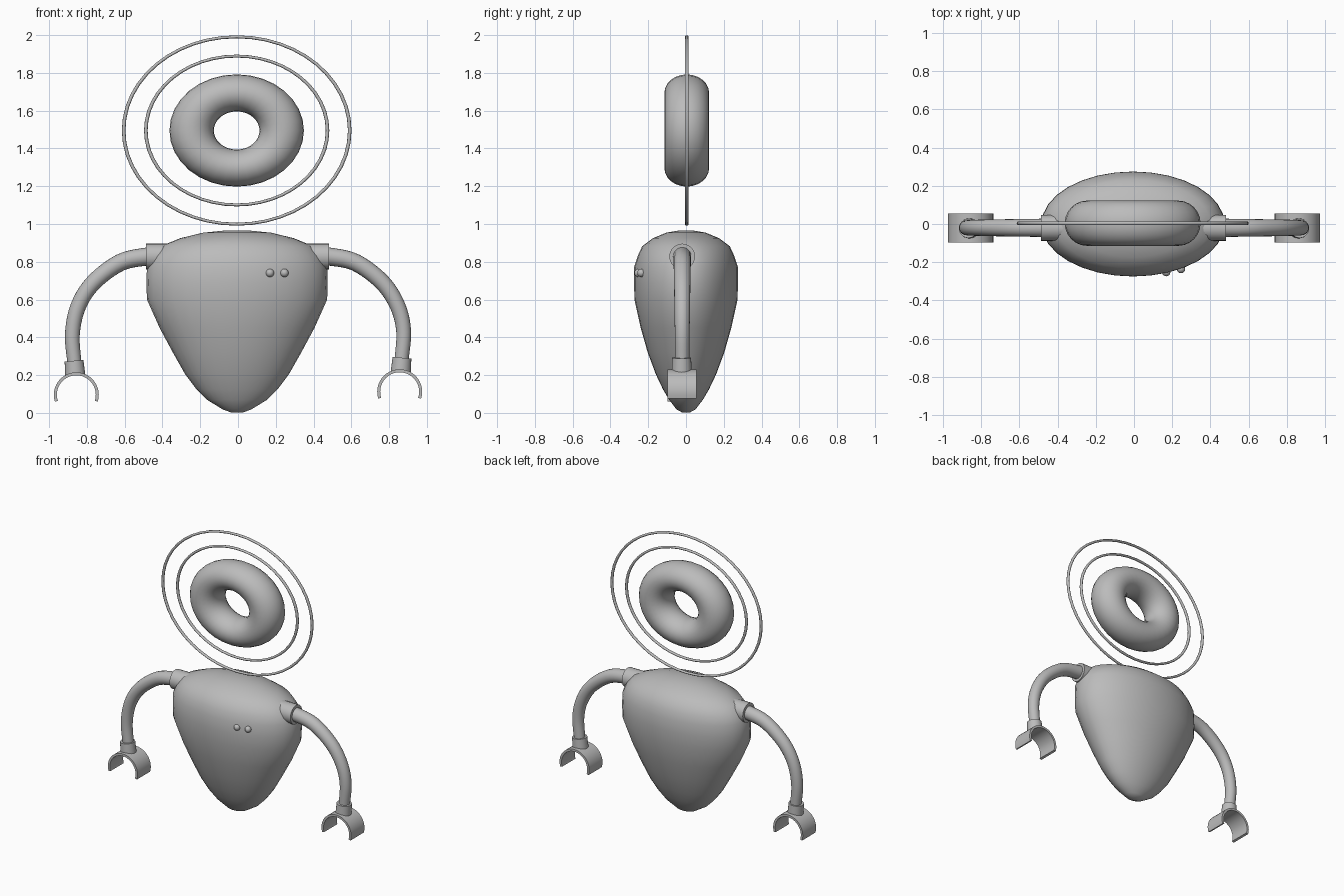
import bpy, bmesh, math
from mathutils import Vector

if "Cube" in bpy.data.objects:
    bpy.data.objects.remove(bpy.data.objects["Cube"])

grey = bpy.data.materials.new("plain grey")
grey.diffuse_color = (0.5, 0.5, 0.5, 1)
grey.use_nodes = True
grey.node_tree.nodes["Principled BSDF"].inputs["Base Color"].default_value = grey.diffuse_color


def finish(name, bm, angle=40):
    bmesh.ops.recalc_face_normals(bm, faces=bm.faces)
    me = bpy.data.meshes.new(name)
    bm.to_mesh(me)
    bm.free()
    ob = bpy.data.objects.new(name, me)
    bpy.context.collection.objects.link(ob)
    me.materials.append(grey)
    bpy.ops.object.select_all(action='DESELECT')
    ob.select_set(True)
    bpy.context.view_layer.objects.active = ob
    bpy.ops.object.shade_smooth_by_angle(angle=math.radians(angle))
    return ob


def loft(bm, rings, closed=False, caps=False):
    """Bridge a list of point loops with quads."""
    loops = [[bm.verts.new(p) for p in r] for r in rings]
    n = len(loops[0])
    pairs = list(zip(loops, loops[1:]))
    if closed:
        pairs.append((loops[-1], loops[0]))
    for a, b in pairs:
        for i in range(n):
            j = (i + 1) % n
            bm.faces.new((a[i], a[j], b[j], b[i]))
    if caps:
        bm.faces.new(loops[0])
        bm.faces.new(loops[-1])


def ring_angles(n):
    return [2 * math.pi * i / n for i in range(n)]


def oval_torus(name, rx, rz, tube, tube_y, segs, sides):
    """Upright torus, flattened in height."""
    k = rz / rx
    bm = bmesh.new()
    loft(bm, [[(-0.007 + math.cos(a) * (rx + tube * math.cos(b)),
                0.004 + tube_y * math.sin(b),
                1.495 + k * math.sin(a) * (rx + tube * math.cos(b)))
               for b in ring_angles(sides)] for a in ring_angles(segs)], closed=True)
    finish(name, bm, 60)


def smooth_path(pts, steps=5):
    """Catmull-Rom curve through the points."""
    p = [Vector(q) for q in pts]
    p = [2 * p[0] - p[1]] + p + [2 * p[-1] - p[-2]]
    out = []
    for i in range(1, len(p) - 2):
        for s in range(steps):
            t = s / steps
            out.append(0.5 * (2 * p[i] + (p[i + 1] - p[i - 1]) * t
                              + (2 * p[i - 1] - 5 * p[i] + 4 * p[i + 1] - p[i + 2]) * t * t
                              + (3 * p[i] - p[i - 1] - 3 * p[i + 1] + p[i + 2]) * t ** 3))
    return out + [p[-2]]


def tube(name, path, radii, sides=20):
    """Capped round tube along a path lying in an XZ plane."""
    bm = bmesh.new()
    rings = []
    for i, c in enumerate(path):
        d = (path[min(i + 1, len(path) - 1)] - path[max(i - 1, 0)]).normalized()
        u = Vector((0, 1, 0))
        v = d.cross(u)
        t = i / (len(path) - 1)
        r = radii[0] * (1 - t) + radii[1] * t
        rings.append([c + r * (u * math.cos(a) + v * math.sin(a)) for a in ring_angles(sides)])
    loft(bm, rings, caps=True)
    return finish(name, bm)


# Body: oval lathe, (half width, half depth, height)
profile = [(0.03, 0.02, 0.002), (0.075, 0.05, 0.018), (0.16, 0.09, 0.07), (0.215, 0.122, 0.125),
           (0.275, 0.16, 0.205), (0.34, 0.203, 0.32), (0.41, 0.24, 0.45), (0.477, 0.273, 0.6),
           (0.48, 0.275, 0.69), (0.477, 0.274, 0.775), (0.45, 0.256, 0.83), (0.405, 0.232, 0.882),
           (0.30, 0.175, 0.925), (0.18, 0.105, 0.954), (0.06, 0.035, 0.966)]
bm = bmesh.new()
loft(bm, [[(-0.005 + w * math.cos(a), d * math.sin(a), z) for a in ring_angles(32)]
          for w, d, z in profile], caps=True)
finish("body", bm, 60)

# Floating ring head and its two halos
oval_torus("head_ring", 0.2385, 0.199, 0.1175, 0.1185, 32, 24)
oval_torus("inner_halo", 0.481, 0.394, 0.0095, 0.0105, 48, 10)
oval_torus("outer_halo", 0.5985, 0.496, 0.0095, 0.0105, 48, 10)

# Two chest buttons
for i, (x, y) in enumerate([(0.169, -0.252), (0.246, -0.236)]):
    bm = bmesh.new()
    bmesh.ops.create_uvsphere(bm, u_segments=16, v_segments=10, radius=0.022)
    bmesh.ops.translate(bm, verts=bm.verts, vec=(x, y, 0.741))
    finish(f"chest_button_{i + 1}", bm, 60)

# Arms: the left one hangs slightly lower
Y = -0.02
for side, sx, drop in (("right", 1, 0.0), ("left", -1, 0.016)):
    def P(x, z, y=Y):
        return Vector((sx * x, y, z))
    e = 0.481 if sx > 0 else 0.488
    tube(f"{side}_shoulder_sleeve", [P(0.33, 0.828), P(e, 0.828)], (0.068, 0.068), 24)
    tube(f"{side}_arm",
         smooth_path([P(0.40, 0.832), P(0.48, 0.828), P(0.623, 0.796), P(0.765, 0.69),
                      P(0.846, 0.564), P(0.877, 0.43 - drop), P(0.865, 0.27 - drop)]),
         (0.05, 0.037))
    tube(f"{side}_wrist", [P(0.868, 0.292 - drop, -0.023), P(0.862, 0.218 - drop, -0.023)],
         (0.05, 0.053), 24)
    # Open C-shaped gripper extruded front to back
    cx, cz = sx * 0.856, 0.112 - drop
    bm = bmesh.new()
    rings = []
    for i in range(25):
        a = math.radians(-18 + 216 * i / 24)
        rings.append([(cx + r * math.cos(a), y, cz + r * math.sin(a))
                      for r, y in ((0.119, -0.097), (0.119, 0.055), (0.103, 0.055), (0.103, -0.097))])
    loft(bm, rings, caps=True)
    finish(f"{side}_gripper", bm)
